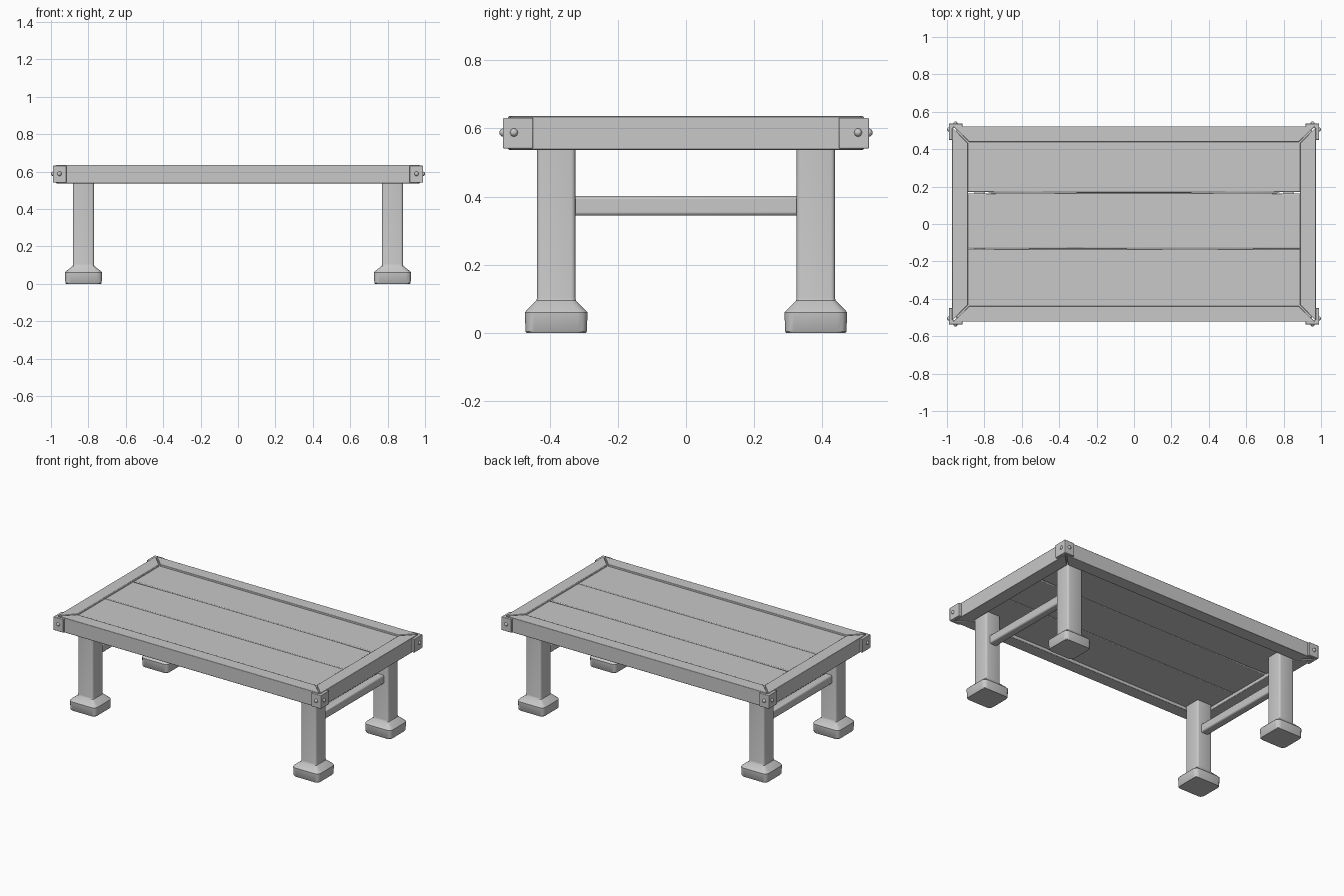
import bpy, bmesh, math
from mathutils import Vector

if "Cube" in bpy.data.objects:
    bpy.data.objects.remove(bpy.data.objects["Cube"], do_unlink=True)

grey = bpy.data.materials.new("plain grey")
grey.use_nodes = True
COLOR = (0.58, 0.58, 0.58, 1)
grey.diffuse_color = COLOR
grey.node_tree.nodes["Principled BSDF"].inputs["Base Color"].default_value = COLOR


def finish(name, bm, bevel=0.0, segments=2):
    """Turn a bmesh into a softly bevelled, smooth shaded object."""
    bmesh.ops.recalc_face_normals(bm, faces=bm.faces)
    mesh = bpy.data.meshes.new(name)
    bm.to_mesh(mesh)
    bm.free()
    mesh.materials.append(grey)
    obj = bpy.data.objects.new(name, mesh)
    bpy.context.collection.objects.link(obj)
    if bevel:
        mod = obj.modifiers.new("soft edges", 'BEVEL')
        mod.width, mod.segments = bevel, segments
        mod.limit_method, mod.angle_limit = 'ANGLE', math.radians(40)
    bpy.ops.object.select_all(action='DESELECT')
    bpy.context.view_layer.objects.active = obj
    obj.select_set(True)
    bpy.ops.object.shade_smooth_by_angle(angle=math.radians(35))


def loft(name, rings, bevel=0.0):
    """Skin a list of equal point rings and cap both ends."""
    bm = bmesh.new()
    loops = [[bm.verts.new(p) for p in ring] for ring in rings]
    for a, b in zip(loops, loops[1:]):
        for i in range(len(a)):
            j = (i + 1) % len(a)
            bm.faces.new((a[i], a[j], b[j], b[i]))
    bm.faces.new(loops[0][::-1])
    bm.faces.new(loops[-1])
    finish(name, bm, bevel)


def box(name, low, high, bevel=0.0):
    (x0, y0, z0), (x1, y1, z1) = low, high
    rings = [[(x0, y0, z), (x1, y0, z), (x1, y1, z), (x0, y1, z)] for z in (z0, z1)]
    loft(name, rings, bevel)


def rounded_ring(cx, cy, z, hx, hy, r):
    """Rounded rectangle outline at height z."""
    pts = []
    for k, (sx, sy) in enumerate([(1, 1), (-1, 1), (-1, -1), (1, -1)]):
        for t in range(4):
            a = math.radians(90 * k + 30 * t)
            pts.append((cx + sx * (hx - r) + r * math.cos(a),
                        cy + sy * (hy - r) + r * math.sin(a), z))
    return pts


def bolt(name, center):
    """Low domed bolt head."""
    bm = bmesh.new()
    bmesh.ops.create_uvsphere(bm, u_segments=12, v_segments=8, radius=0.012)
    bmesh.ops.translate(bm, verts=bm.verts, vec=Vector(center))
    finish(name, bm)


LEG_X, LEG_Y = 0.826, 0.381
OUT_X, OUT_Y, IN_X, IN_Y = 0.972, 0.522, 0.887, 0.438
Z0, Z1 = 0.537, 0.636
sides = {1: ("left", "back"), -1: ("right", "front")}

# Legs with flared feet: (height, half x, half y, corner radius)
leg_profile = [(0, 0.094, 0.087, 0.024), (0.004, 0.097, 0.09, 0.026),
               (0.06, 0.1, 0.092, 0.028), (0.066, 0.095, 0.087, 0.026),
               (0.095, 0.058, 0.058, 0.014), (0.105, 0.056, 0.056, 0.012),
               (0.57, 0.056, 0.056, 0.012)]
for sx in (1, -1):
    for sy in (1, -1):
        tag = sides[sy][1] + "_" + sides[sx][0]
        loft(tag + "_leg", [rounded_ring(sx * LEG_X, sy * LEG_Y, *row)
                            for row in leg_profile])

        # Corner bracket wrapping the frame, extruded L outline
        outline = [(0.99, 0.537), (0.99, 0.449), (0.968, 0.449), (0.968, 0.515),
                   (0.917, 0.515), (0.917, 0.537)]
        loft(tag + "_bracket", [[(sx * x, sy * y, z) for x, y in outline]
                                for z in (0.541, 0.631)], 0.003)
        bolt(tag + "_side_bolt", (sx * 0.988, sy * 0.505, 0.588))
        bolt(tag + "_face_bolt", (sx * 0.955, sy * 0.536, 0.588))

    # Stretcher between the two legs of each end
    box(sides[sx][0] + "_stretcher", (sx * LEG_X - 0.027, -LEG_Y, 0.344),
        (sx * LEG_X + 0.027, LEG_Y, 0.402), 0.009)

# Frame rails with mitred ends and a narrow groove at each mitre
G = 0.006
for s in (1, -1):
    long_rail = [(-OUT_X + G, s * OUT_Y), (OUT_X - G, s * OUT_Y),
                 (IN_X - G, s * IN_Y), (-IN_X + G, s * IN_Y)]
    end_rail = [(s * OUT_X, -OUT_Y + G), (s * OUT_X, OUT_Y - G),
                (s * IN_X, IN_Y - G), (s * IN_X, -IN_Y + G)]
    for name, pts in ((sides[s][1] + "_rail", long_rail), (sides[s][0] + "_rail", end_rail)):
        loft(name, [[(x, y, z) for x, y in pts] for z in (Z0, Z1)], 0.003)


# Planks housed in the frame, their facing edges parting towards the ends
def plank(name, y0, y1, wave0, wave1):
    rings = []
    steps = 16
    half = OUT_X - 0.02
    for i in range(steps + 1):
        u = 2 * i / steps - 1
        low, high = y0 + wave0(u), y1 - wave1(u)
        rings.append([(u * half, low, 0.558), (u * half, high, 0.558),
                      (u * half, high, 0.624), (u * half, low, 0.624)])
    loft(name, rings, 0.005)


def straight(u):
    return 0


def wide(u):
    return 0.006 * abs(u) ** 4


def narrow(u):
    return 0.0004 + 0.0004 * math.sin(5 * u)


EDGE = OUT_Y - 0.02
plank("front_plank", -EDGE, -0.132, straight, narrow)
plank("middle_plank", -0.132, 0.167, narrow, wide)
plank("back_plank", 0.167, EDGE, wide, straight)
